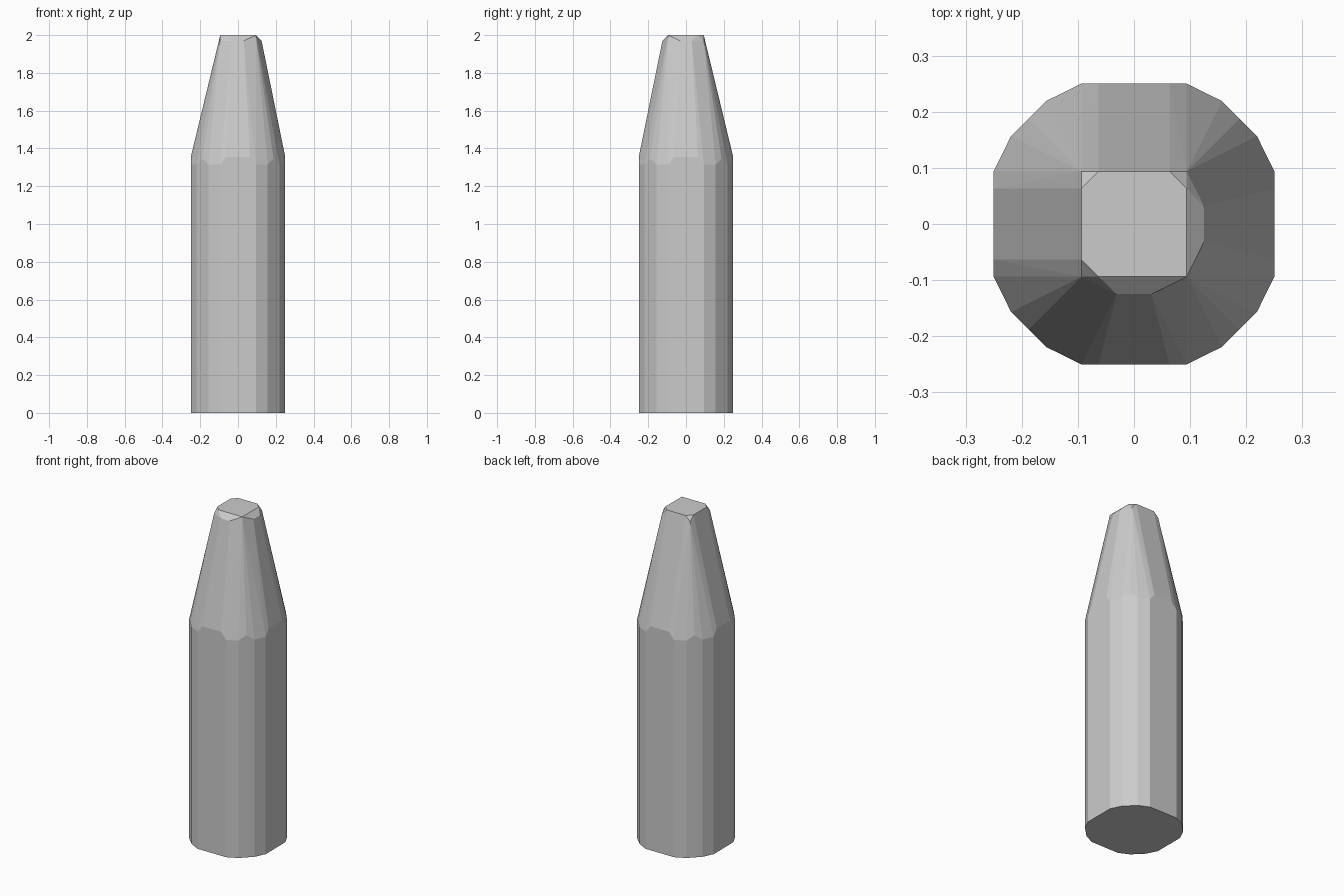
import bpy
import bmesh

cube = bpy.data.objects.get("Cube")
if cube:
    bpy.data.objects.remove(cube, do_unlink=True)

grey = bpy.data.materials.new("plain_grey")
grey.use_nodes = True
colour = (0.6, 0.6, 0.6, 1)
grey.diffuse_color = colour
grey.node_tree.nodes["Principled BSDF"].inputs["Base Color"].default_value = colour


def four_way(x, y, z):
    """Mirror a point into all four quadrants."""
    return [(sx * x, sy * y, z) for sx in (1, -1) for sy in (1, -1)]


# Outline of one quarter of the shaft, with the scalloped shoulder heights
half = 0.25
quarter = [(0.063, half, 1.355), (0.094, half, 1.315), (0.157, 0.219, 1.315),
           (0.188, 0.188, 1.345),
           (0.219, 0.157, 1.315), (half, 0.094, 1.315), (half, 0.063, 1.355)]
points = []
for x, y, z in quarter:
    points += four_way(x, y, z)
    if z == 1.315:
        points += four_way(x, y, 0)

# Tip: flat top with three clipped corners
t, c, top, low = 0.094, 0.063, 2.0, 1.97
points.append((t, -t, top))
for sx, sy in ((-1, -1), (-1, 1), (1, 1)):
    points += [(sx * t, sy * c, top), (sx * c, sy * t, top), (sx * t, sy * t, low)]

# Sloping chamfers on the front and left edges of the tip
for s in (-1, 1):
    points += [(s * 0.031, -0.125, low), (0.125, s * 0.031, low)]

# Wrap the points in one faceted solid
bm = bmesh.new()
for p in points:
    bm.verts.new(p)
bmesh.ops.convex_hull(bm, input=bm.verts)
bmesh.ops.delete(bm, geom=[v for v in bm.verts if not v.link_faces], context="VERTS")
bmesh.ops.dissolve_limit(bm, angle_limit=0.01, verts=bm.verts, edges=bm.edges)
bmesh.ops.recalc_face_normals(bm, faces=bm.faces)

mesh = bpy.data.meshes.new("tapered_peg")
bm.to_mesh(mesh)
bm.free()
mesh.materials.append(grey)
peg = bpy.data.objects.new("tapered_peg", mesh)
bpy.context.collection.objects.link(peg)
